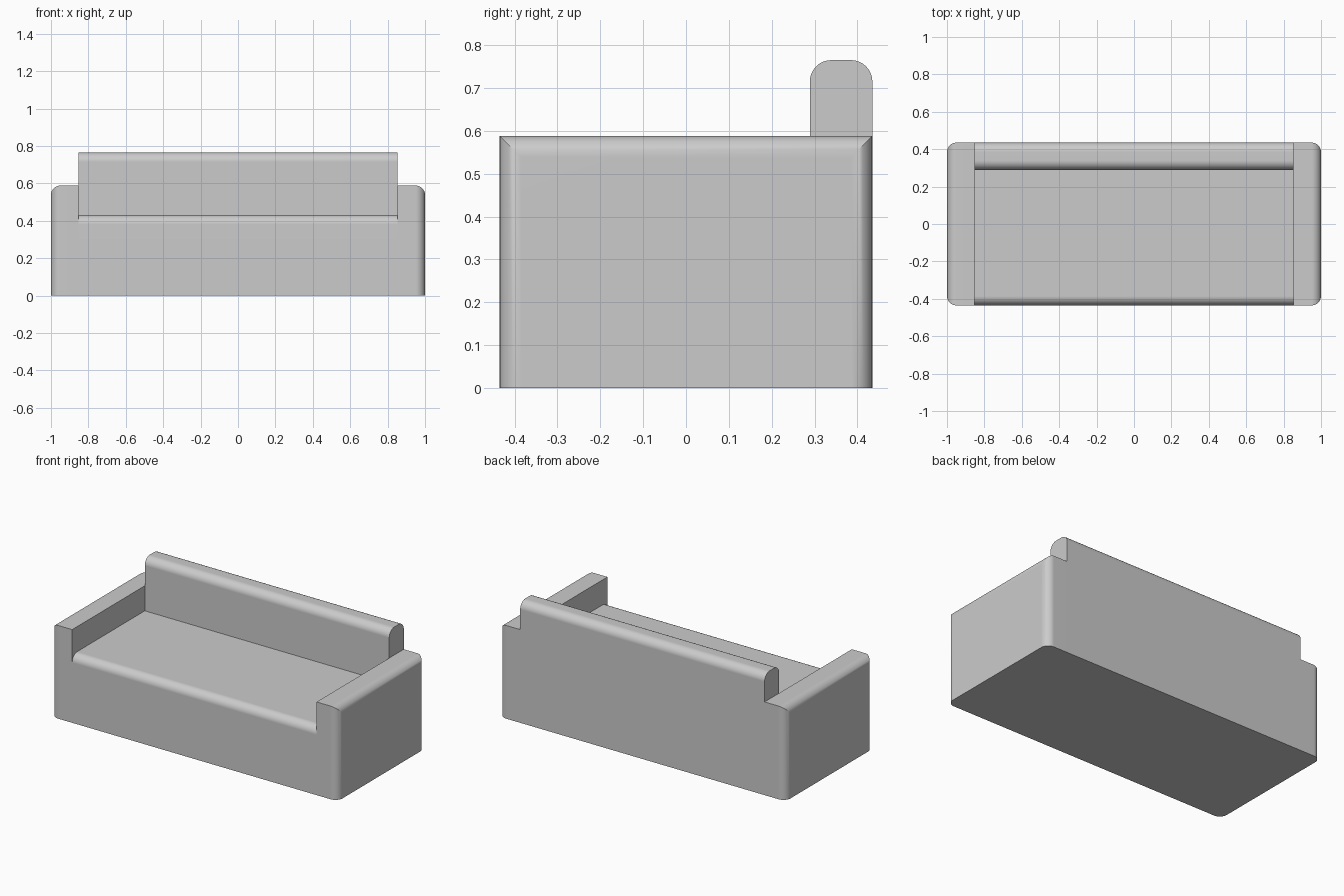
import bpy
import bmesh
from math import radians
from mathutils import Vector

cube = bpy.data.objects.get("Cube")
if cube:
    bpy.data.objects.remove(cube, do_unlink=True)

# One plain upholstery colour
fabric = bpy.data.materials.new("grey_fabric")
fabric.use_nodes = True
colour = (0.6, 0.6, 0.6, 1)
fabric.diffuse_color = colour
fabric.node_tree.nodes["Principled BSDF"].inputs["Base Color"].default_value = colour

HALF_WIDTH, HALF_DEPTH = 1.0, 0.435
INNER_X = 0.853       # inner face of the arms
BACK_Y = 0.289        # front face of the backrest
ARM_Z, SEAT_Z, BACK_Z = 0.588, 0.43, 0.765
RADIUS = 0.05


def rounded_box(name, low, high, is_round):
    """Box between two corners; edges whose outward direction passes is_round are rounded."""
    low, high = Vector(low), Vector(high)
    centre, size = (low + high) / 2, high - low
    bm = bmesh.new()
    bmesh.ops.create_cube(bm, size=2)
    edges = []
    for e in bm.edges:
        mid = (e.verts[0].co + e.verts[1].co) / 2
        if is_round(*(round(c) for c in mid)):
            edges.append(e)
    for v in bm.verts:
        v.co = Vector(c + k * s / 2 for c, k, s in zip(centre, v.co, size))
    bmesh.ops.bevel(bm, geom=edges, offset=RADIUS, offset_type='OFFSET',
                    segments=8, profile=0.5, affect='EDGES')
    bmesh.ops.recalc_face_normals(bm, faces=bm.faces)
    mesh = bpy.data.meshes.new(name)
    bm.to_mesh(mesh)
    bm.free()
    mesh.materials.append(fabric)
    mesh.shade_smooth()
    mesh.set_sharp_from_angle(angle=radians(30))
    obj = bpy.data.objects.new(name, mesh)
    bpy.context.collection.objects.link(obj)
    # Keep the large faces flat beside the rounded edges
    weighted = obj.modifiers.new("flat_panels", 'WEIGHTED_NORMAL')
    weighted.keep_sharp = True
    return obj


# Arms: upright outer corners and the outer top edge are rounded
for name, side in (("left_arm", 1), ("right_arm", -1)):
    x0, x1 = sorted((side * INNER_X, side * HALF_WIDTH))
    rounded_box(name, (x0, -HALF_DEPTH, 0), (x1, HALF_DEPTH, ARM_Z),
                lambda x, y, z: x == side and z >= 0)

# Seat: rounded along its front top edge
rounded_box("seat", (-INNER_X, -HALF_DEPTH, 0), (INNER_X, BACK_Y, SEAT_Z),
            lambda x, y, z: y == -1 and z == 1)

# Backrest: rounded along both long top edges
rounded_box("backrest", (-INNER_X, BACK_Y, 0), (INNER_X, HALF_DEPTH, BACK_Z),
            lambda x, y, z: y != 0 and z == 1)
